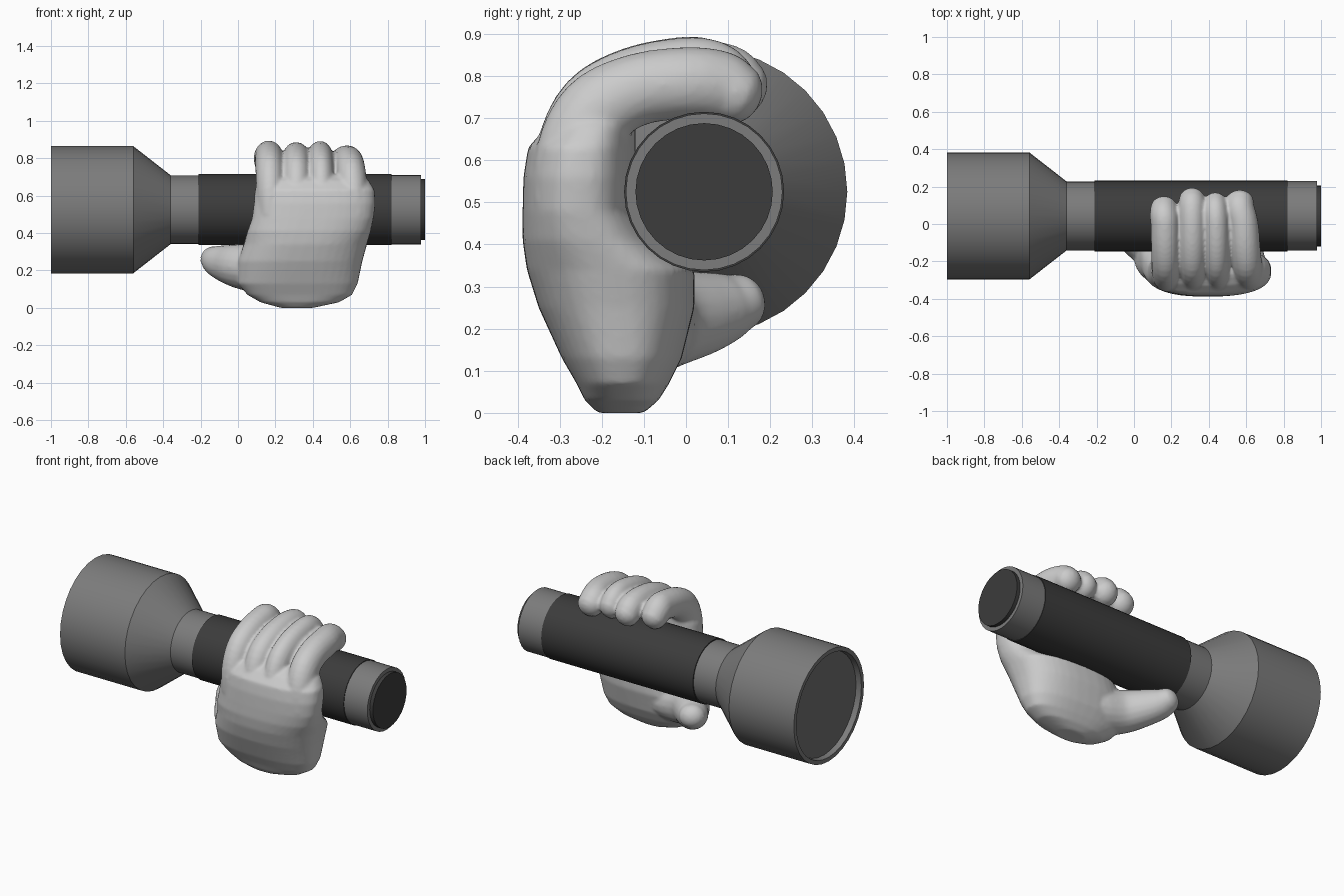
import bpy, bmesh, math
from mathutils import Vector

if "Cube" in bpy.data.objects:
    bpy.data.objects.remove(bpy.data.objects["Cube"])

AXIS_Y, AXIS_Z = 0.043, 0.525


def material(name, v):
    m = bpy.data.materials.new(name)
    m.diffuse_color = (v, v, v, 1)
    m.use_nodes = True
    m.node_tree.nodes["Principled BSDF"].inputs["Base Color"].default_value = m.diffuse_color
    return m


METAL = material("metal_grey", 0.2)
RUBBER = material("dark_rubber", 0.045)
LENS = material("lens_grey", 0.16)


def finish(bm, name, mat=None, angle=35):
    bmesh.ops.recalc_face_normals(bm, faces=bm.faces)
    me = bpy.data.meshes.new(name)
    bm.to_mesh(me)
    bm.free()
    ob = bpy.data.objects.new(name, me)
    bpy.context.collection.objects.link(ob)
    if mat:
        me.materials.append(mat)
    bpy.ops.object.select_all(action='DESELECT')
    ob.select_set(True)
    bpy.context.view_layer.objects.active = ob
    bpy.ops.object.shade_smooth_by_angle(angle=math.radians(angle))
    return ob


def skin(bm, rings, cap=True):
    """Bridge a list of equally sized point rings."""
    vr = [[bm.verts.new(p) for p in r] for r in rings]
    n = len(vr[0])
    for a, b in zip(vr, vr[1:]):
        for i in range(n):
            j = (i + 1) % n
            bm.faces.new((a[i], a[j], b[j], b[i]))
    if cap:
        bm.faces.new(vr[0][::-1])
        bm.faces.new(vr[-1])


def lathe(name, profile, mat, cap=False, n=32):
    bm = bmesh.new()
    angles = [2 * math.pi * i / n for i in range(n)]
    skin(bm, [[(x, AXIS_Y + r * math.cos(a), AXIS_Z + r * math.sin(a)) for a in angles]
              for x, r in profile], cap)
    return finish(bm, name, mat)


def tube(bm, path, side, n=20):
    """Round-ended limb; path entries are (x, y, z, half width along side, half depth)."""
    pts = [Vector(p[:3]) for p in path]
    # smooth resampling with Catmull-Rom
    dense = []
    for i in range(len(path) - 1):
        q = [path[max(0, min(len(path) - 1, i + k))] for k in (-1, 0, 1, 2)]
        for s in range(4):
            t = s / 4
            dense.append([0.5 * (2 * b + (c - a) * t + (2 * a - 5 * b + 4 * c - d) * t * t
                                 + (3 * b - a - 3 * c + d) * t ** 3) for a, b, c, d in zip(*q)])
    dense.append(list(path[-1]))
    # rounded tip
    end = (pts[-1] - pts[-2]).normalized()
    w, d = path[-1][3:]
    for k in (25, 50, 70, 83):
        s, c = math.sin(math.radians(k)), math.cos(math.radians(k))
        dense.append([*(pts[-1] + end * s * d * 0.8), w * c, d * c])
    rings = []
    for i, p in enumerate(dense):
        t = (Vector(dense[min(i + 1, len(dense) - 1)][:3]) - Vector(dense[max(i - 1, 0)][:3])).normalized()
        a = (Vector(side) - t * t.dot(Vector(side))).normalized()
        b = t.cross(a)
        rings.append([Vector(p[:3]) + a * p[3] * math.cos(2 * math.pi * k / n)
                      + b * p[4] * math.sin(2 * math.pi * k / n) for k in range(n)])
    skin(bm, rings)


# Torch: head shell with recessed front, lens, grip, tail collar and end button
lathe("torch_head", [(-0.965, 0.31), (-1, 0.315), (-1, 0.34), (-0.56, 0.34),
                     (-0.36, 0.184), (-0.21, 0.184)], METAL)
lathe("lens", [(-0.967, 0.312), (-0.96, 0.312)], LENS, True)
lathe("rubber_grip", [(-0.21, 0.18), (-0.21, 0.19), (0.82, 0.19), (0.82, 0.18)], RUBBER)
lathe("tail_collar", [(0.82, 0.186), (0.978, 0.186), (0.978, 0.16)], METAL)
lathe("tail_button", [(0.97, 0.163), (1.0, 0.163)], RUBBER, True)

# Hand: palm from stacked rounded sections (z, x0, x1, y0, y1)
hand = bmesh.new()
SECTIONS = [
    (0.0, 0.23, 0.40, -0.21, -0.10),
    (0.03, 0.12, 0.54, -0.24, -0.065),
    (0.07, 0.05, 0.61, -0.26, -0.04),
    (0.13, 0.0, 0.64, -0.295, -0.01),
    (0.25, 0.0, 0.665, -0.35, 0.02),
    (0.34, 0.03, 0.69, -0.378, 0.02),
    (0.41, 0.05, 0.71, -0.388, -0.07),
    (0.48, 0.075, 0.725, -0.388, -0.12),
    (0.56, 0.085, 0.735, -0.386, -0.12),
    (0.63, 0.09, 0.73, -0.375, -0.12),
    (0.68, 0.11, 0.70, -0.33, -0.12),
    (0.71, 0.15, 0.66, -0.28, -0.14),
]
rings = []
for z, x0, x1, y0, y1 in SECTIONS:
    ring = []
    for k in range(40):
        c, s = math.cos(2 * math.pi * k / 40), math.sin(2 * math.pi * k / 40)
        e = 0.8
        ring.append(((x0 + x1) / 2 + (x1 - x0) / 2 * math.copysign(abs(c) ** e, c),
                     (y0 + y1) / 2 + (y1 - y0) / 2 * math.copysign(abs(s) ** e, s), z))
    rings.append(ring)
skin(hand, rings)

# Four fingers curled over the top: (knuckle x, tip x, half width, tip y, height offset)
CURL = [(-0.27, 0.50), (-0.265, 0.62), (-0.215, 0.725), (-0.12, 0.785), (0.0, 0.808)]
for x0, x1, w, tip, dz in [(0.175, 0.16, 0.076, 0.13, 0.0), (0.315, 0.31, 0.074, 0.175, -0.008),
                           (0.45, 0.435, 0.068, 0.15, -0.002), (0.625, 0.565, 0.08, 0.165, -0.025)]:
    path = []
    for i, (y, z) in enumerate(CURL):
        path.append((x0 + (x1 - x0) * i / 6, y, z + dz * i / 4, w, 0.092 if i < 3 else 0.086))
    path.append((x1, tip - 0.085, 0.80 + dz, w, 0.085))
    path.append((x1, tip - 0.045, 0.773 + dz * 0.6, w * 0.95, 0.075))
    tube(hand, path, (1, 0, 0))

# Thumb lying along the underside toward the head
tube(hand, [(0.28, -0.14, 0.20, 0.12, 0.13), (0.14, -0.12, 0.20, 0.125, 0.14),
            (0.02, -0.06, 0.22, 0.12, 0.115), (-0.06, 0.03, 0.235, 0.102, 0.095),
            (-0.11, 0.09, 0.25, 0.085, 0.085), (-0.13, 0.125, 0.262, 0.07, 0.075)], (0, 0, 1))

hand_ob = finish(hand, "gripping_hand", None, 60)
# Fuse the parts into one skin
rm = hand_ob.modifiers.new("fuse", 'REMESH')
rm.mode = 'VOXEL'
rm.voxel_size = 0.01
rm.use_smooth_shade = True
sm = hand_ob.modifiers.new("soften", 'SMOOTH')
sm.factor = 0.5
sm.iterations = 4
